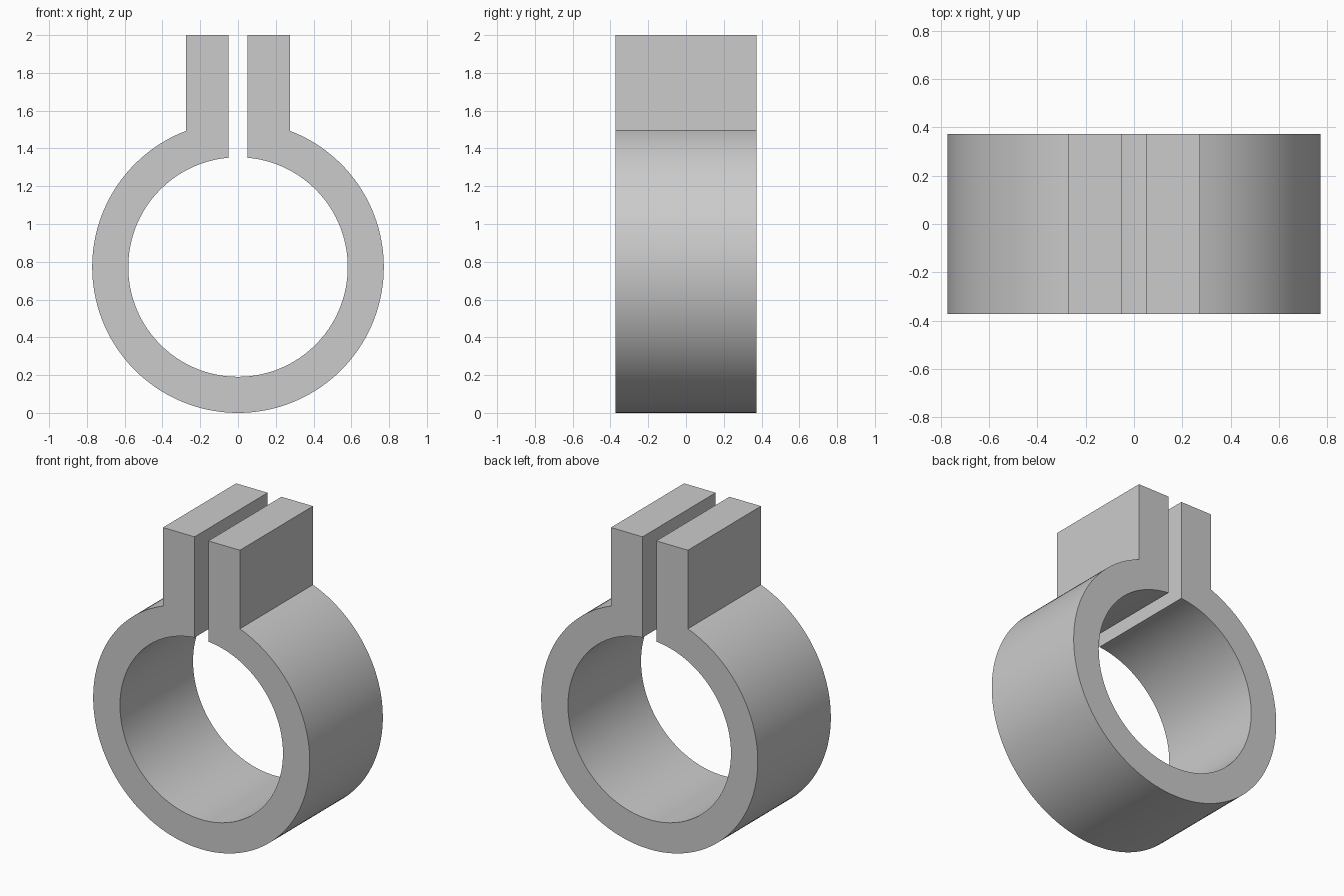
import bpy, bmesh
from math import sin, cos, pi, asin, radians

if "Cube" in bpy.data.objects:
    bpy.data.objects.remove(bpy.data.objects["Cube"])

R_OUT, R_IN = 0.772, 0.581      # ring radii
X_OUT, X_IN = 0.274, 0.049      # lug outer face and half slot width
HALF_Y, TOP, STEPS = 0.372, 2.0, 120


def arc(radius, x_start):
    """Points clockwise round the ring, from x_start to -x_start."""
    a = asin(x_start / radius)
    return [(radius * sin(t), R_OUT + radius * cos(t))
            for t in (a + (2 * pi - 2 * a) * i / STEPS for i in range(STEPS + 1))]


# Outer and inner outlines: right lug, ring, left lug
outer = [(X_OUT, TOP)] + arc(R_OUT, X_OUT) + [(-X_OUT, TOP)]
inner = [(X_IN, TOP)] + arc(R_IN, X_IN) + [(-X_IN, TOP)]

# Strip of quads between the outlines, extruded to full width
bm = bmesh.new()
vo = [bm.verts.new((x, -HALF_Y, z)) for x, z in outer]
vi = [bm.verts.new((x, -HALF_Y, z)) for x, z in inner]
for i in range(len(vo) - 1):
    bm.faces.new((vo[i], vo[i + 1], vi[i + 1], vi[i]))
ext = bmesh.ops.extrude_face_region(bm, geom=bm.faces[:], use_keep_orig=True)
bmesh.ops.translate(bm, vec=(0, 2 * HALF_Y, 0),
                    verts=[g for g in ext["geom"] if isinstance(g, bmesh.types.BMVert)])
bmesh.ops.recalc_face_normals(bm, faces=bm.faces[:])

mesh = bpy.data.meshes.new("split_ring_clamp")
bm.to_mesh(mesh)
bm.free()
clamp = bpy.data.objects.new("split_ring_clamp", mesh)
bpy.context.collection.objects.link(clamp)

# Smooth round surfaces, sharp edges
bpy.context.view_layer.objects.active = clamp
clamp.select_set(True)
bpy.ops.object.shade_smooth_by_angle(angle=radians(30))
